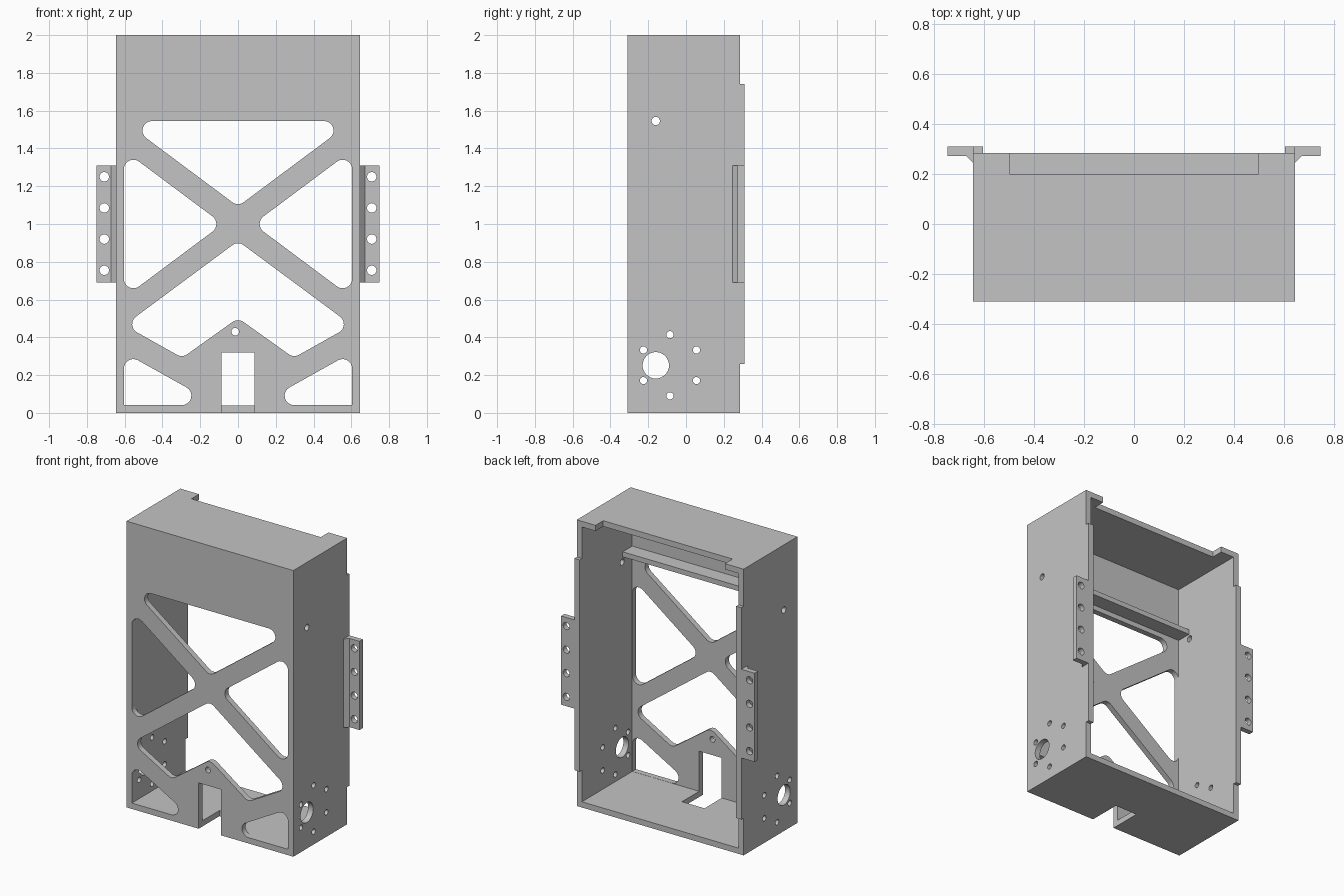
import bpy, bmesh, math
from mathutils import Vector

if "Cube" in bpy.data.objects:
    bpy.data.objects.remove(bpy.data.objects["Cube"], do_unlink=True)

grey = bpy.data.materials.new("plain_grey")
grey.use_nodes = True
grey.diffuse_color = (0.55, 0.55, 0.55, 1)
grey.node_tree.nodes["Principled BSDF"].inputs["Base Color"].default_value = (0.55, 0.55, 0.55, 1)

W, F, B, T, H = 0.645, -0.31, 0.285, 0.04, 2.0   # half width, front, back, wall, height
TAB = 0.31                                       # rear face of the side tabs
R = 0.05                                         # fillet radius of the cutouts


def prism(name, pts, axis, lo, hi):
    """Extrude a 2D outline along x, y or z."""
    place = {"x": lambda a, b, d: (d, a, b),
             "y": lambda a, b, d: (a, d, b),
             "z": lambda a, b, d: (a, b, d)}[axis]
    bm = bmesh.new()
    base = bm.faces.new([bm.verts.new(place(p[0], p[1], lo)) for p in pts])
    ext = bmesh.ops.extrude_face_region(bm, geom=[base], use_keep_orig=True)["geom"]
    move = Vector(place(0, 0, hi - lo))
    bmesh.ops.translate(bm, vec=move, verts=[v for v in ext if isinstance(v, bmesh.types.BMVert)])
    bmesh.ops.recalc_face_normals(bm, faces=bm.faces)
    mesh = bpy.data.meshes.new(name)
    bm.to_mesh(mesh)
    bm.free()
    mesh.materials.append(grey)
    ob = bpy.data.objects.new(name, mesh)
    bpy.context.collection.objects.link(ob)
    return ob


def rect(a0, a1, b0, b1):
    return [(a0, b0), (a1, b0), (a1, b1), (a0, b1)]


def circle(a, b, r, n=32):
    return [(a + r * math.cos(math.tau * i / n), b + r * math.sin(math.tau * i / n)) for i in range(n)]


def fillet(corners, sharp=(), n=8):
    """Round the corners of a polygon, except the sharp ones."""
    out = []
    for i, c in enumerate(corners):
        p = Vector(c)
        if i in sharp:
            out.append(p)
            continue
        u = (Vector(corners[i - 1]) - p).normalized()
        v = (Vector(corners[(i + 1) % len(corners)]) - p).normalized()
        half = u.angle(v) / 2
        centre = p + (u + v).normalized() * R / math.sin(half)
        start = (p + u * R / math.tan(half) - centre).normalized()
        end = (p + v * R / math.tan(half) - centre).normalized()
        out += [centre + start.slerp(end, k / n) * R for k in range(n + 1)]
    return out


def mirror(pts):
    return [(-p[0], p[1]) for p in pts]


def select(ob):
    bpy.ops.object.select_all(action="DESELECT")
    ob.select_set(True)
    bpy.context.view_layer.objects.active = ob


def cut(ob, pts, axis, lo, hi):
    cutter = prism("cutter", pts, axis, lo, hi)
    cutter.hide_render = True
    mod = ob.modifiers.new("cut", "BOOLEAN")
    mod.operation = "DIFFERENCE"
    mod.solver = "EXACT"
    mod.object = cutter
    select(ob)
    bpy.ops.object.modifier_apply(modifier=mod.name)
    bpy.data.objects.remove(cutter, do_unlink=True)


# Open-backed housing, with side tabs left standing at mid height
body = prism("housing", rect(-W, W, 0, H), "y", F, TAB)
cut(body, rect(T - W, W - T, T, H - T), "y", F + T, 1)
cut(body, rect(-1, 1, 1.74, 3), "y", B, 1)
cut(body, rect(-1, 1, -1, 0.26), "y", B, 1)

# Notch in the roof, cable slot in front and floor
cut(body, rect(-0.5, 0.5, 0.2, 1), "z", 1.9, 2.1)
cut(body, rect(-0.087, 0.087, -0.1, 0.32), "y", -0.5, -0.08)

# Truss cutouts in the front panel
side_tri = fillet([(0.081, 1.0), (0.604, 1.39), (0.604, 0.61)])
low_tri = fillet([(0.105, 0.041), (0.604, 0.041), (0.604, 0.32)], sharp=(1,))
top_tri = fillet([(0, 1.093), (0.607, 1.545), (-0.607, 1.545)])
arrow = fillet([(0, 0.91), (-0.602, 0.464), (-0.295, 0.292), (0, 0.502),
                (0.295, 0.292), (0.602, 0.464)])
for shape in (top_tri, arrow, side_tri, mirror(side_tri), low_tri, mirror(low_tri),
              circle(-0.015, 0.43, 0.02)):
    cut(body, shape, "y", -0.5, F + T + 0.02)

# Shaft bore, bolt ring and pin hole through both side walls
cut(body, circle(-0.16, 0.252, 0.07), "x", -1, 1)
cut(body, circle(-0.16, 1.545, 0.022), "x", -1, 1)
for i in range(6):
    a = math.radians(30 + 60 * i)
    cut(body, circle(-0.085 + 0.162 * math.cos(a), 0.252 + 0.162 * math.sin(a), 0.019), "x", -1, 1)

parts = [body]

# Stiffening shelf behind the front panel
parts.append(prism("inner_shelf", rect(T - W, W - T, F + T, -0.165), "z", 1.58, 1.615))

# Mounting flanges with a chamfered root and four screw holes
profile = [(W, 0.245), (0.672, 0.273), (0.748, 0.273), (0.748, TAB), (W, TAB)]
for name, s in (("left_flange", 1), ("right_flange", -1)):
    flange = prism(name, [(s * x, y) for x, y in profile], "z", 0.69, 1.31)
    for i in range(4):
        cut(flange, circle(s * 0.708, 0.755 + 0.165 * i, 0.025), "y", 0, 1)
    parts.append(flange)

for ob in parts:
    select(ob)
    bpy.ops.object.shade_smooth_by_angle(angle=math.radians(30))
